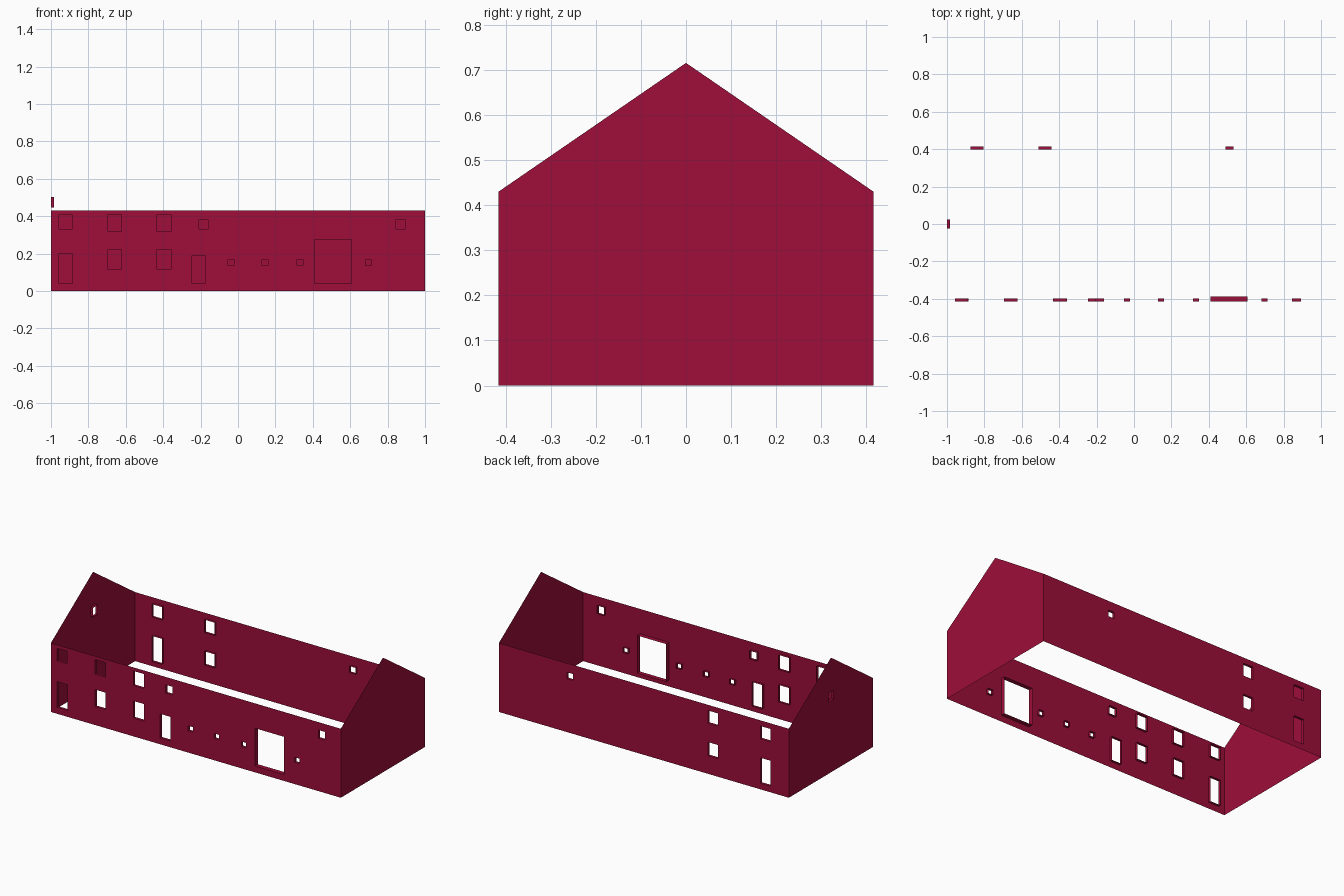
import bpy, bmesh
from mathutils import Vector

if "Cube" in bpy.data.objects:
    bpy.data.objects.remove(bpy.data.objects["Cube"])

X, Y, EAVES, RIDGE = 1.0, 0.415, 0.43, 0.715

red = bpy.data.materials.new("crimson")
red.diffuse_color = (0.342, 0.0044, 0.042, 1)
red.use_nodes = True
red.node_tree.nodes["Principled BSDF"].inputs["Base Color"].default_value = red.diffuse_color


def rect(u0, u1, z0, z1):
    return [(u0, z0), (u1, z0), (u1, z1), (u0, z1)]


def wall(name, outline, openings, place, normal):
    """Thin wall with cut openings; each opening gets reveals going inward."""
    normal = Vector(normal)
    bm = bmesh.new()

    def loop(points):
        vs = [bm.verts.new(place(u, z)) for u, z in points]
        es = [bm.edges.new((vs[i], vs[(i + 1) % len(vs)])) for i in range(len(vs))]
        return vs, es

    edges = loop(outline)[1]
    holes = []
    for u0, u1, z0, z1, depth in openings:
        vs, es = loop(rect(u0, u1, z0, z1))
        edges += es
        holes.append((vs, depth))
    bmesh.ops.triangle_fill(bm, edges=edges, use_beauty=True, normal=normal)
    bm.normal_update()
    for f in bm.faces:
        if f.normal.dot(normal) < 0:
            f.normal_flip()
    # reveals around each opening, facing its centre
    for vs, depth in holes:
        inner = [bm.verts.new(v.co - normal * depth) for v in vs]
        centre = sum((v.co for v in vs + inner), Vector()) / 8
        for i in range(4):
            j = (i + 1) % 4
            f = bm.faces.new((vs[i], vs[j], inner[j], inner[i]))
            f.normal_update()
            if f.normal.dot(centre - f.calc_center_median()) < 0:
                f.normal_flip()
    me = bpy.data.meshes.new(name)
    bm.to_mesh(me)
    bm.free()
    me.materials.append(red)
    bpy.context.collection.objects.link(bpy.data.objects.new(name, me))


D = 0.016  # usual reveal depth

# front: doors, gate and single windows
front = [
    (-0.957, -0.885, 0.04, 0.20, D),
    (-0.957, -0.888, 0.33, 0.408, D),
    (-0.246, -0.176, 0.04, 0.19, D),
    (0.408, 0.608, 0.04, 0.275, 0.028),
    (-0.208, -0.160, 0.33, 0.381, D),
    (0.845, 0.892, 0.33, 0.381, D),
]
# front: paired tall windows
for u in (-0.695, -0.432):
    front += [(u, u + 0.073, 0.115, 0.221, D), (u, u + 0.073, 0.317, 0.408, D)]
# front: small square vents
for u in (-0.037, 0.145, 0.331, 0.698):
    front.append((u - 0.016, u + 0.016, 0.136, 0.167, D))

back = [
    (-0.874, -0.805, 0.038, 0.197, D),
    (-0.874, -0.805, 0.315, 0.395, D),
    (-0.510, -0.441, 0.113, 0.198, D),
    (-0.510, -0.441, 0.315, 0.395, D),
    (0.489, 0.532, 0.333, 0.373, D),
]

long_wall = rect(-X, X, 0, EAVES)
gable = [(-Y, 0), (Y, 0), (Y, EAVES), (0, RIDGE), (-Y, EAVES)]

wall("front_wall", long_wall, front, lambda u, z: (u, -Y, z), (0, -1, 0))
wall("back_wall", long_wall, back, lambda u, z: (u, Y, z), (0, 1, 0))
wall("left_gable", gable, [(-0.024, 0.024, 0.446, 0.503, D)],
     lambda u, z: (-X, u, z), (-1, 0, 0))
wall("right_gable", gable, [], lambda u, z: (X, u, z), (1, 0, 0))
